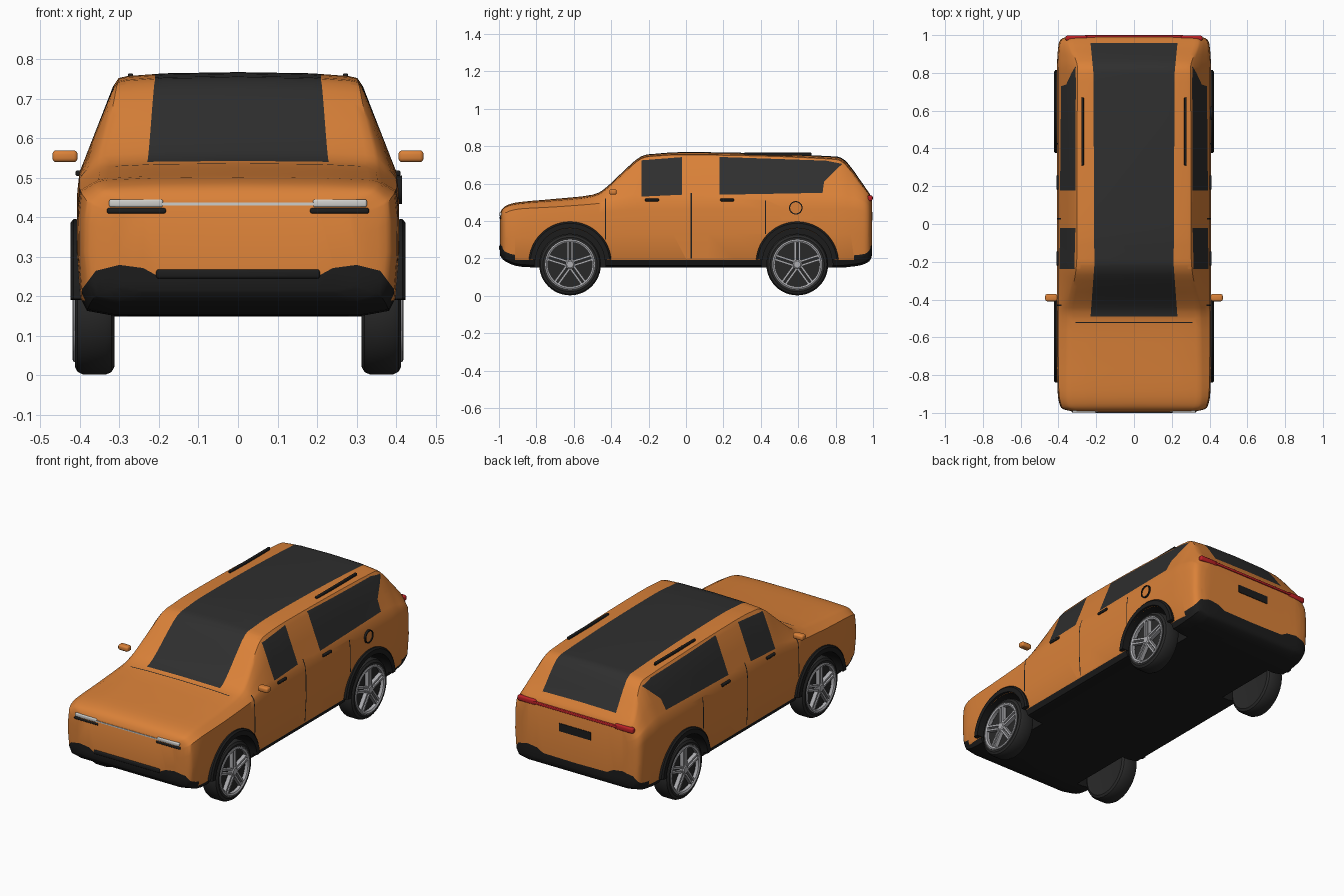
import bpy, bmesh, math
from mathutils import Vector, Matrix

if "Cube" in bpy.data.objects:
    bpy.data.objects.remove(bpy.data.objects["Cube"], do_unlink=True)


def material(name, r, g, b):
    m = bpy.data.materials.new(name)
    m.use_nodes = True
    m.diffuse_color = (r, g, b, 1)
    m.node_tree.nodes["Principled BSDF"].inputs["Base Color"].default_value = (r, g, b, 1)
    return m


ORANGE = material("orange paint", .70, .22, .04)
GLASS = material("dark glass", .028, .028, .028)
BLACK = material("black trim", .012, .012, .012)
TYRE = material("tyre rubber", .022, .022, .022)
SILVER = material("wheel silver", .42, .42, .44)
WHITE = material("lamp white", .62, .62, .60)
RED = material("tail lamp red", .5, .015, .02)


def finish(name, bm, mats, angle=35):
    mesh = bpy.data.meshes.new(name)
    bm.to_mesh(mesh)
    bm.free()
    for m in mats:
        mesh.materials.append(m)
    ob = bpy.data.objects.new(name, mesh)
    bpy.context.collection.objects.link(ob)
    smooth(ob, angle)
    return ob


def smooth(ob, angle):
    bpy.ops.object.select_all(action='DESELECT')
    ob.select_set(True)
    bpy.context.view_layer.objects.active = ob
    bpy.ops.object.shade_smooth_by_angle(angle=math.radians(angle))


def box(name, centre, size, mat, bevel=0):
    bm = bmesh.new()
    bmesh.ops.create_cube(bm, size=1, matrix=Matrix.Translation(centre) @ Matrix.Diagonal((*size, 1)))
    if bevel:
        bmesh.ops.bevel(bm, geom=bm.edges[:], offset=bevel, segments=3, profile=.5, affect='EDGES')
    return finish(name, bm, [mat])


def lathe(name, profile, centre, side, mat, start=0, sweep=360, closed=False, steps=48):
    """Turn (radius, x) points around the x axis; side mirrors x."""
    bm = bmesh.new()
    full = sweep == 360
    rings = []
    for i in range(steps if full else steps + 1):
        a = math.radians(start + sweep * i / steps)
        rings.append([bm.verts.new((side * x, centre[0] + r * math.cos(a), centre[1] + r * math.sin(a)))
                      for r, x in profile])
    n = len(profile)
    for i in range(steps):
        a, b = rings[i], rings[(i + 1) % len(rings)]
        for j in range(n if closed else n - 1):
            k = (j + 1) % n
            bm.faces.new((a[j], a[k], b[k], b[j]))
    if not full:
        bm.faces.new(rings[0])
        bm.faces.new(rings[-1])
    bmesh.ops.remove_doubles(bm, verts=bm.verts, dist=1e-5)
    bmesh.ops.recalc_face_normals(bm, faces=bm.faces)
    return finish(name, bm, [mat])


def paint(bm, poly, axis, mat, keep):
    """Cut a convex outline, projected along an axis, into the skin and colour it."""
    u, v = [i for i in range(3) if i != axis]
    mid = [sum(p[i] for p in poly) / len(poly) for i in (0, 1)]
    planes = []
    for (a, b), (c, d) in zip(poly, poly[1:] + poly[:1]):
        co, no = Vector(), Vector()
        co[u], co[v], no[u], no[v] = a, b, d - b, a - c
        if no[u] * (mid[0] - a) + no[v] * (mid[1] - b) < 0:
            no.negate()
        planes.append((co, no.normalized()))
    lo = [min(p[i] for p in poly) for i in (0, 1)]
    hi = [max(p[i] for p in poly) for i in (0, 1)]

    def touched():
        out = []
        for f in bm.faces:
            us, vs = [w.co[u] for w in f.verts], [w.co[v] for w in f.verts]
            if (max(us) > lo[0] and min(us) < hi[0] and max(vs) > lo[1] and min(vs) < hi[1]
                    and keep(f.calc_center_median())):
                out.append(f)
        return out
    for co, no in planes:
        fs = touched()
        geom = list({e for f in fs for e in f.edges}) + list({w for f in fs for w in f.verts}) + fs
        bmesh.ops.bisect_plane(bm, geom=geom, dist=1e-5, plane_co=co, plane_no=no)
    for f in touched():
        c = f.calc_center_median()
        if all((c - co).dot(no) > -1e-5 for co, no in planes):
            f.material_index = mat


# Body stations: y, half width, floor, belt, roof edge x, roof edge z, top
stations = [
    (-.994, .31, .215, .405, .28, .435, .442), (-.98, .375, .195, .43, .335, .46, .467),
    (-.95, .395, .175, .45, .355, .475, .487), (-.88, .405, .155, .465, .36, .488, .502),
    (-.7, .408, .15, .475, .36, .50, .518), (-.5, .408, .15, .49, .355, .525, .54),
    (-.42, .408, .15, .50, .35, .57, .585), (-.33, .408, .15, .51, .33, .652, .67),
    (-.24, .408, .15, .515, .315, .728, .745), (-.15, .408, .15, .515, .31, .743, .76),
    (0, .408, .15, .515, .31, .748, .768), (.4, .408, .15, .515, .31, .742, .762),
    (.75, .408, .15, .515, .307, .727, .747), (.83, .408, .15, .515, .307, .712, .737),
    (.88, .406, .155, .51, .32, .66, .69), (.93, .402, .162, .505, .34, .595, .62),
    (.965, .395, .175, .49, .347, .555, .57), (.985, .375, .19, .47, .335, .53, .54),
    (.994, .33, .215, .45, .30, .505, .512)]


def spline(pts, sub):
    out = []
    for i in range(len(pts) - 1):
        p0, p1, p2, p3 = pts[max(i - 1, 0)], pts[i], pts[i + 1], pts[min(i + 2, len(pts) - 1)]
        for k in range(sub):
            t = k / sub
            out.append([b + .5 * t * (c - a + t * (2 * a - 5 * b + 4 * c - d + t * (3 * (b - c) + d - a)))
                        for a, b, c, d in zip(p0, p1, p2, p3)])
    return out + [list(pts[-1])]


def section(y, w, floor, belt, rx, rz, top):
    bx, rise = w * .983, top - rz
    slope = lambda t: (bx + (rx - bx) * t, belt + (rz - belt) * t)
    half = [(0, floor), (.78 * w, floor), (.94 * w, floor + .012), (.98 * w, floor + .045),
            (w, floor + .5 * (belt - floor)), (.997 * w, belt - .05), (bx, belt), slope(.15), slope(.5),
            slope(.93), (rx - .008, rz + .25 * rise), (rx - .03, rz + .5 * rise),
            (rx * .6, top - .15 * rise), (0, top)]
    return [(x, y, z) for x, z in half] + [(-x, y, z) for x, z in half[-2:0:-1]]


bm = bmesh.new()
rings = [[bm.verts.new(p) for p in section(*s)] for s in spline(stations, 3)]
for a, b in zip(rings, rings[1:]):
    for j in range(len(a)):
        k = (j + 1) % len(a)
        bm.faces.new((a[j], a[k], b[k], b[j]))
bm.faces.new(rings[0])
bm.faces.new(rings[-1])
bmesh.ops.recalc_face_normals(bm, faces=bm.faces)

# Black sill and floor, and the wavy bumper edges
paint(bm, [(-2, 0), (2, 0), (2, .19), (-2, .19)], 0, 2, lambda c: True)
wave = [(0, .247), (.2, .25), (.24, .272), (.30, .28), (.36, .265), (.39, .225), (.42, .19)]
for s in (1, -1):
    for end in (1, -1):
        for (a, h), (b, k) in zip(wave, wave[1:]):
            paint(bm, [(s * a, .1), (s * b, .1), (s * b, k), (s * a, h)], 1, 2, lambda c: c.y * end > .9)

# Windscreen, roof and rear glass as one strip, and the bonnet seam
for y0, y1, w0, w1 in [(-.49, -.22, .23, .21), (-.22, .8, .21, .215), (.8, .957, .215, .23)]:
    paint(bm, [(-w0, y0), (w0, y0), (w1, y1), (-w1, y1)], 2, 1, lambda c: c.z > .48)
paint(bm, [(-.31, -.523), (.31, -.523), (.31, -.518), (-.31, -.518)], 2, 2, lambda c: c.z > .45)

# Side windows and door seams
for s in (1, -1):
    on_side = lambda c: c.x * s > .27
    paint(bm, [(-.237, .53), (-.022, .54), (-.022, .741), (-.237, .724)], 0, 1, on_side)
    paint(bm, [(.178, .54), (.73, .55), (.738, .61), (.178, .61)], 0, 1, on_side)
    paint(bm, [(.178, .61), (.738, .61), (.835, .705), (.75, .722), (.178, .742)], 0, 1, on_side)
    for y, z0, z1 in [(-.43, .3, .52), (.028, .2, .55), (.425, .33, .51)]:
        paint(bm, [(y - .003, z0), (y + .003, z0), (y + .003, z1), (y - .003, z1)], 0, 2, on_side)
body = finish("body", bm, [ORANGE, GLASS, BLACK])

# Wheel wells cut from the body
wheels = [(y, s) for y in (-.62, .595) for s in (1, -1)]
for y, s in wheels:
    cutter = lathe("well_cutter", [(0, .28), (.19, .28), (.19, .5), (0, .5)], (y, .17), s, BLACK)
    cutter.hide_render = True
    mod = body.modifiers.new("well", 'BOOLEAN')
    mod.object, mod.operation, mod.solver = cutter, 'DIFFERENCE', 'EXACT'
    mod.material_mode = 'TRANSFER'
    bpy.context.view_layer.objects.active = body
    bpy.ops.object.modifier_apply(modifier=mod.name)
    bpy.data.objects.remove(cutter, do_unlink=True)
smooth(body, 35)

# Wheels and arch flares
tyre = [(0, .32), (.11, .318), (.145, .313), (.158, .32), (.165, .335), (.165, .392),
        (.158, .406), (.145, .413), (.131, .411), (.126, .39), (0, .39)]
rim = [(.118, .395), (.133, .395), (.133, .416), (.127, .419), (.118, .414)]
hub = [(0, .418), (.018, .418), (.026, .412), (.026, .388)]
flare = [(.186, .37), (.218, .37), (.221, .416), (.212, .424), (.186, .424)]
for y, s in wheels:
    tag = ("front" if y < 0 else "rear") + ("_left" if s > 0 else "_right")
    lathe(tag + "_tyre", tyre, (y, .167), s, TYRE)
    lathe(tag + "_rim", rim, (y, .167), s, SILVER, closed=True)
    lathe(tag + "_hub", hub, (y, .167), s, SILVER, steps=20)
    lathe(tag + "_arch_flare", flare, (y, .175), s, BLACK, start=5, sweep=170, closed=True)
    bm = bmesh.new()
    for i in range(5):
        turn = Matrix.Rotation(math.radians(90 + 72 * i), 4, 'X')
        for off in (-.011, .011):
            bmesh.ops.create_cube(bm, size=1, matrix=Matrix.Translation((s * .403, y, .167)) @ turn
                                  @ Matrix.Translation((0, .07, off))
                                  @ Matrix.Diagonal((.022, .106, .011, 1)))
    finish(tag + "_spokes", bm, [SILVER])

# Parts found on both sides
for s, tag in ((1, "left_"), (-1, "right_")):
    box(tag + "mirror", (s * .438, -.39, .555), (.064, .038, .03), ORANGE, .01)
    box(tag + "roof_rail", (s * .272, .49, .757), (.013, .36, .016), BLACK, .004)
    for y, door in ((-.182, "front"), (.22, "rear")):
        box(tag + door + "_handle", (s * .403, y, .512), (.016, .074, .014), BLACK, .004)
    box(tag + "headlamp", (s * .258, -.983, .436), (.136, .03, .02), WHITE, .005)
    box(tag + "lamp_trim", (s * .257, -.983, .417), (.15, .028, .014), BLACK, .005)
    box(tag + "tail_lamp", (s * .305, .984, .522), (.115, .026, .03), RED, .008)

# Nose, tail and fuel cap details
box("light_strip", (0, -.988, .434), (.4, .018, .007), WHITE)
box("lower_grille", (0, -.988, .257), (.415, .024, .024), BLACK, .007)
box("tail_strip", (0, .986, .522), (.52, .028, .014), RED, .004)
box("plate_panel", (0, .993, .425), (.2, .008, .045), BLACK)
lathe("fuel_cap_ring", [(.030, .395), (.036, .395), (.036, .415), (.030, .415)], (.587, .47), 1, BLACK, closed=True)
lathe("fuel_cap", [(0, .41), (.030, .41), (.030, .395)], (.587, .47), 1, ORANGE)
